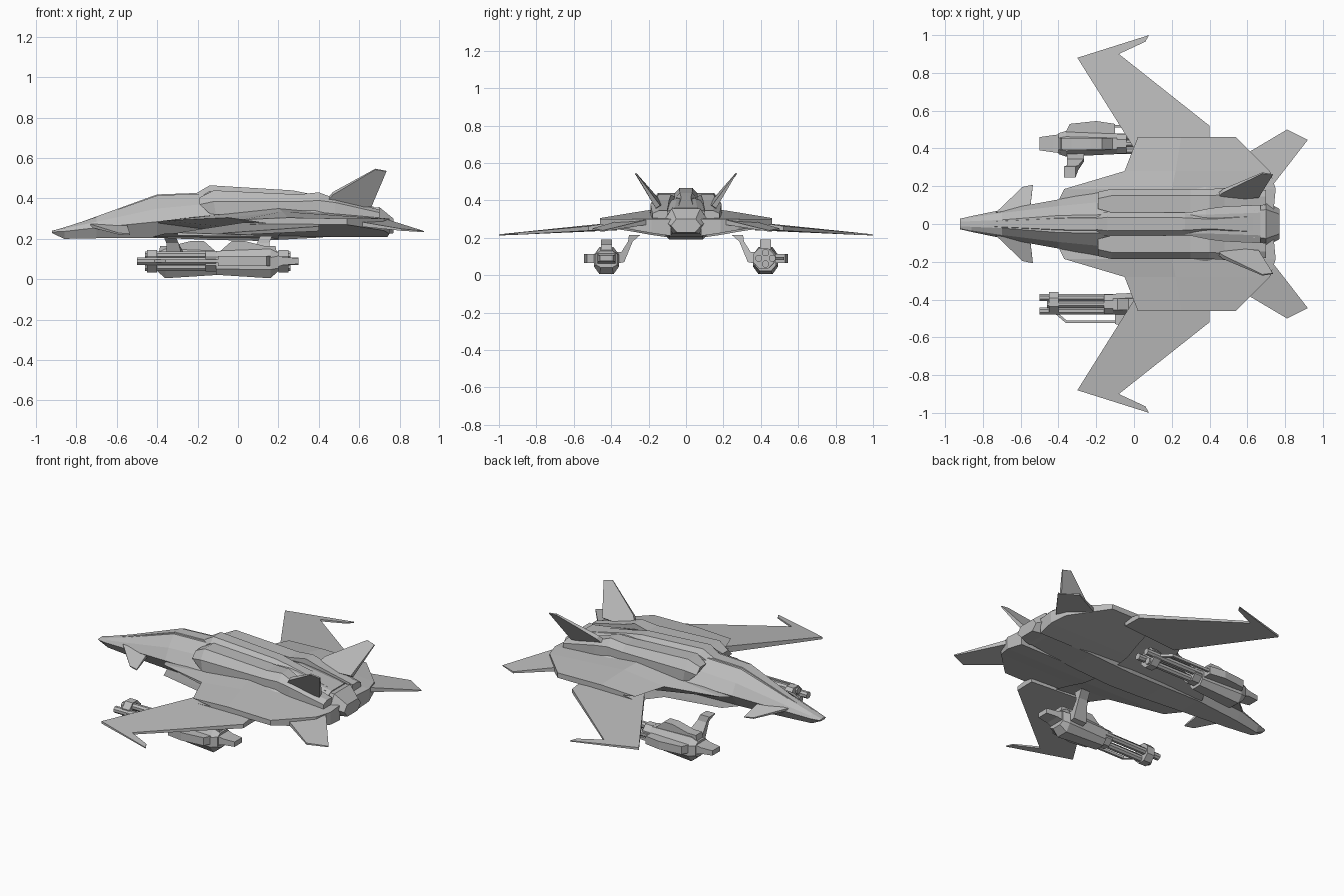
import bpy, bmesh, math
from mathutils import Vector

cube = bpy.data.objects.get("Cube")
if cube:
    bpy.data.objects.remove(cube)

grey = bpy.data.materials.new("hull_grey")
grey.use_nodes = True
COLOR = (0.5, 0.5, 0.5, 1)
grey.diffuse_color = COLOR
grey.node_tree.nodes["Principled BSDF"].inputs["Base Color"].default_value = COLOR


def finish(name, bm, mirror=False):
    bmesh.ops.recalc_face_normals(bm, faces=bm.faces)
    mesh = bpy.data.meshes.new(name)
    bm.to_mesh(mesh)
    bm.free()
    mesh.materials.append(grey)
    ob = bpy.data.objects.new(name, mesh)
    bpy.context.collection.objects.link(ob)
    if mirror:
        mod = ob.modifiers.new("Mirror", "MIRROR")
        mod.use_axis = (False, True, False)
        mod.use_mirror_merge = False
    return ob


def loft(name, rings, mirror=False):
    """Skin a list of closed rings and cap both ends."""
    bm = bmesh.new()
    loops = [[bm.verts.new(p) for p in ring] for ring in rings]
    n = len(loops[0])
    for a, b in zip(loops, loops[1:]):
        for i in range(n):
            j = (i + 1) % n
            bm.faces.new((a[i], a[j], b[j], b[i]))
    bm.faces.new(loops[0])
    bm.faces.new(loops[-1])
    return finish(name, bm, mirror)


def plate(name, outline, axis, mirror=False):
    """Thin plate: outline of (x, y, z, half thickness) swollen along axis."""
    axis = Vector(axis).normalized()
    return loft(name, [[Vector(p[:3]) + axis * p[3] * s for p in outline] for s in (-1, 1)], mirror)


def section(x, half):
    """Full ring from the +y half of a cross-section, bottom to top."""
    return [(x, y, z) for y, z in half] + [(x, -y, z) for y, z in reversed(half)]


# fuselage with pointed nose
loft("fuselage", [section(x, h) for x, h in [
    (-0.92, [(.015, .228), (.028, .234), (.022, .238), (.012, .24)]),
    (-0.86, [(.02, .20), (.042, .237), (.034, .25), (.015, .257)]),
    (-0.70, [(.045, .203), (.075, .255), (.058, .285), (.022, .308)]),
    (-0.40, [(.075, .205), (.13, .285), (.095, .35), (.045, .415)]),
    (-0.14, [(.085, .195), (.18, .31), (.12, .375), (.05, .425)]),
    (0.10, [(.09, .19), (.20, .32), (.13, .38), (.05, .425)]),
    (0.38, [(.09, .205), (.20, .33), (.12, .385), (.05, .41)]),
    (0.67, [(.07, .225), (.15, .30), (.11, .335), (.06, .36)])]])

# raised spine behind the cockpit
loft("spine", [section(x, [(w, .36), (w, z - .03), (w * .55, z)]) for x, w, z in [
    (-0.22, .05, .418), (-0.14, .065, .465), (0.27, .06, .44),
    (0.36, .05, .422), (0.44, .05, .405), (0.64, .075, .365)]])

# canopy ridge on the nose
loft("canopy", [section(x, [(w, z - .04), (w * .6, z)]) for x, w, z in [
    (-0.80, .018, .275), (-0.40, .05, .42), (-0.18, .055, .428)]])

# side intake pods, tapering into the fin roots
loft("intake_pod", [[(x + slant, yi, zb), (x + slant, yo, zb), (x, yo, zm), (x, yo - .035, zt), (x, yi, zt)]
    for x, slant, yi, yo, zb, zm, zt in [
        (-0.19, .05, .08, .17, .325, .37, .405), (-0.12, .01, .06, .185, .32, .385, .44),
        (0.30, 0, .06, .185, .32, .385, .42), (0.40, 0, .08, .185, .32, .39, .43),
        (0.48, 0, .09, .19, .32, .38, .40), (0.70, 0, .10, .18, .30, .33, .345)]], True)

# broad shoulders that carry the wings
loft("shoulder", [[(x0, y, zb + .01), (x1, y, zb + .01), (x1, y, z1), (xm, y, zt), (x0, y, z0), (xm, y, zb)]
    for y, x0, xm, x1, zb, z0, zt, z1 in [
        (.08, -.42, .20, .74, .20, .27, .355, .30), (.185, -.37, .20, .75, .215, .29, .35, .30),
        (.28, -.05, .22, .72, .232, .305, .335, .30), (.46, .02, .25, .54, .26, .295, .305, .30)]], True)

# forward-swept wings with barbed tips
plate("wing", [(0.02, .37, .26, .02), (-.30, .88, .224, .007), (.08, 1.0, .215, .003),
               (.06, .965, .218, .004), (-.08, .90, .222, .006), (.40, .52, .25, .012),
               (.40, .40, .26, .02)], (0, 0, 1), True)

# drooping nose canards
plate("canard", [(-.73, .06, .265, .008), (-.59, .195, .225, .004), (-.535, .207, .222, .003),
                 (-.55, .08, .262, .010)], (0, .3, 1), True)

# horizontal tailplanes
plate("tailplane", [(.54, .34, .282, .014), (.81, .50, .245, .005), (.92, .445, .236, .003),
                    (.73, .20, .285, .014)], (0, 0, 1), True)

# outward-leaning tail fins
plate("tail_fin", [(.42, .13, .365, .014), (.47, .175, .425, .012), (.68, .27, .545, .004),
                   (.735, .262, .535, .003), (.66, .15, .365, .014)], (0, .8, -.57), True)

# engine nozzle
loft("nozzle", [section(x, [(w * .6, zb), (w, (zb + zt) / 2), (w * .65, zt)]) for x, w, zb, zt in [
    (.62, .10, .23, .35), (.70, .118, .222, .357), (.77, .08, .228, .30)]])


# gun pod, hung under one wing and repeated turned about under the other
C, Z = -.425, .09
gun = []


def pod_ring(x, w, zb, zt):
    m = (zb + zt) / 2
    return [(x, C + a * w, z) for a, z in [(-.55, zb), (.55, zb), (1, m - .03), (1, m + .03),
                                           (.55, zt), (-.55, zt), (-1, m + .03), (-1, m - .03)]]


def bar(name, x0, x1, y, z, r, sides):
    return loft(name, [[(x, y + r * math.cos(t), z + r * math.sin(t))
                        for t in [math.tau * (i + .5) / sides for i in range(sides)]]
                       for x in (x0, x1)])


gun.append(loft("gun_body", [pod_ring(-.11, .055, .022, .14), pod_ring(.16, .068, .005, .15),
                             pod_ring(.20, .055, .04, .13)]))
gun.append(plate("gun_top_ridge", [(x, C, z, .03) for x, z in [
    (-.11, .12), (-.03, .19), (.03, .19), (.13, .165), (.185, .165), (.195, .12)]], (0, 1, 0)))
gun.append(loft("gun_tail", [[(x, C - w, Z - h), (x, C + w, Z - h), (x, C + w, Z + h), (x, C - w, Z + h)]
                             for x, w, h in [(.19, .05, .03), (.23, .045, .018), (.30, .035, .015)]]))
gun.append(plate("gun_side_box", [(x, y, Z, .024) for x, y in [
    (-.10, -.47), (-.10, -.53), (0, -.545), (.14, -.53), (.17, -.47)]], (0, 0, 1)))
gun.append(plate("gun_rail", [(x, y, Z, .008) for x, y in [
    (-.43, -.465), (-.36, -.525), (-.08, -.525), (-.08, -.512), (-.355, -.512), (-.41, -.465)]], (0, 0, 1)))
for i, (dy, dz) in enumerate([(-.036, 0), (.036, 0), (0, .03), (0, -.03)]):
    start = -.50 if dz == 0 else -.46
    gun.append(bar(f"gun_barrel_{i + 1}", start, -.08, C + dy, Z + dz, .02, 8))
gun.append(bar("muzzle_collar", -.45, -.40, C + .01, Z, .06, 8))
gun.append(bar("breech_collar", -.16, -.11, C, Z, .055, 8))
gun.append(plate("gun_pylon", [(x, y, z, t) for x, y, z, t in [
    (.11, -.38, .06, .045), (.11, -.33, .07, .045), (.125, -.285, .18, .03), (.14, -.245, .215, .03),
    (.14, -.305, .215, .03), (.125, -.31, .18, .03), (.11, -.345, .125, .045), (.11, -.38, .125, .045)]],
    (1, 0, 0)))

for part in gun:
    twin = part.copy()
    twin.name = "left_" + part.name
    twin.location.x = -.2
    twin.rotation_euler.z = math.pi
    bpy.context.collection.objects.link(twin)
